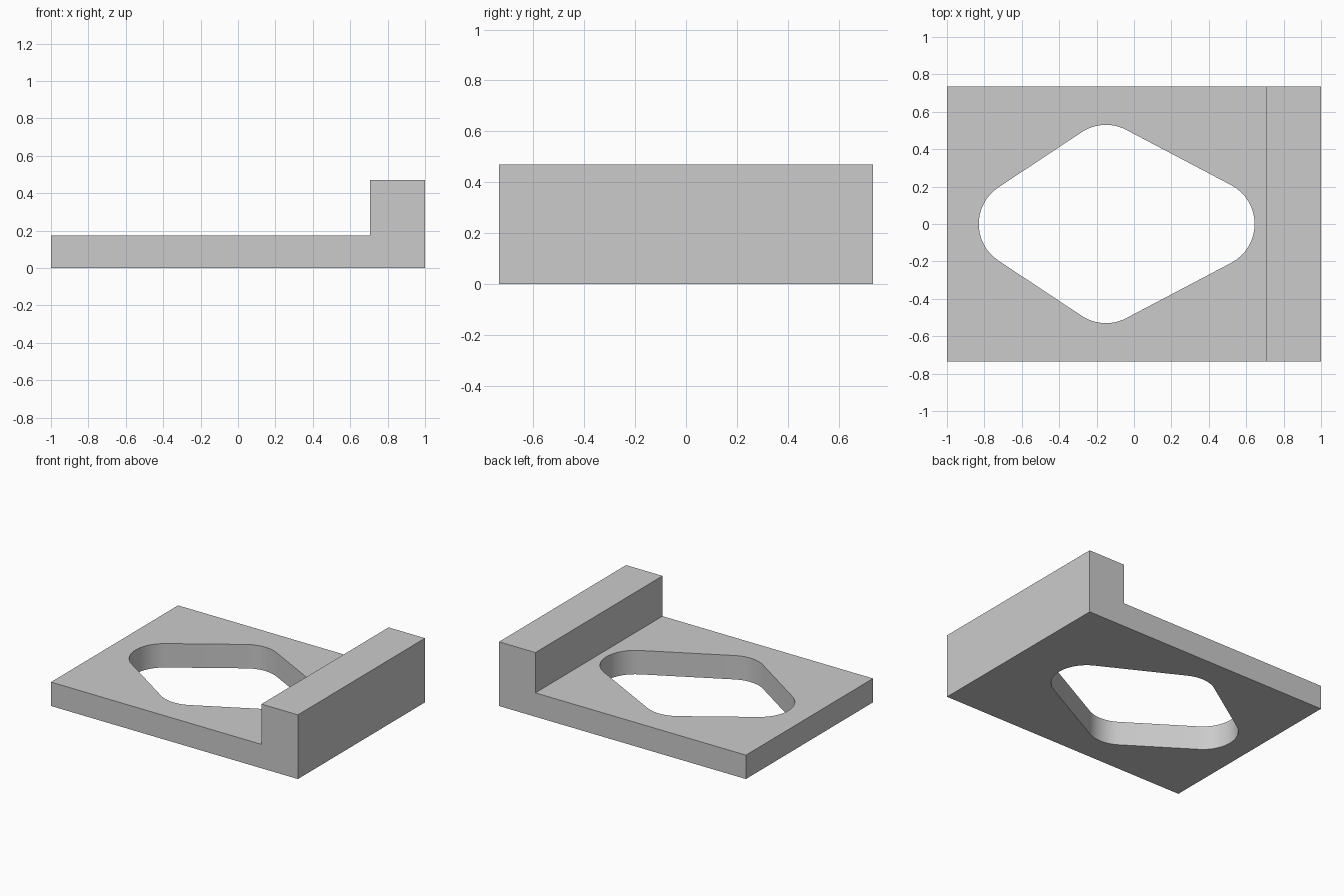
import bpy
import bmesh
from math import atan2, cos, pi, radians, sin
from mathutils import Vector

if "Cube" in bpy.data.objects:
    bpy.data.objects.remove(bpy.data.objects["Cube"], do_unlink=True)

# Single plain grey
grey = bpy.data.materials.new("light_grey")
grey.use_nodes = True
colour = (0.6, 0.6, 0.6, 1)
grey.diffuse_color = colour
grey.node_tree.nodes["Principled BSDF"].inputs["Base Color"].default_value = colour


def prism(name, points, direction):
    """Extrude a closed outline along a direction."""
    bm = bmesh.new()
    face = bm.faces.new([bm.verts.new(p) for p in points])
    result = bmesh.ops.extrude_face_region(bm, geom=[face], use_keep_orig=True)
    verts = [v for v in result["geom"] if isinstance(v, bmesh.types.BMVert)]
    bmesh.ops.translate(bm, vec=direction, verts=verts)
    bmesh.ops.recalc_face_normals(bm, faces=bm.faces)
    mesh = bpy.data.meshes.new(name)
    bm.to_mesh(mesh)
    bm.free()
    mesh.materials.append(grey)
    obj = bpy.data.objects.new(name, mesh)
    bpy.context.collection.objects.link(obj)
    return obj


def rounded_outline(centres, radius, steps=16):
    """Counter-clockwise polygon with a tangent arc around each corner centre."""
    points = []
    for i, c in enumerate(centres):
        into = c - centres[i - 1]
        out = centres[(i + 1) % len(centres)] - c
        start = atan2(into.y, into.x) - pi / 2
        sweep = (atan2(out.y, out.x) - pi / 2 - start) % (2 * pi)
        for s in range(steps + 1):
            a = start + sweep * s / steps
            points.append((c.x + radius * cos(a), c.y + radius * sin(a), -0.2))
    return points


# Plate with a raised end block, as one L-shaped section
depth, plate, step, top = 0.735, 0.175, 0.705, 0.47
section = [(-1, 0), (1, 0), (1, top), (step, top), (step, plate), (-1, plate)]
body = prism("stepped_plate", [(x, -depth, z) for x, z in section], (0, 2 * depth, 0))

# Rounded kite-shaped opening
corners = [Vector(p) for p in ((0.41, 0), (-0.15, 0.295), (-0.595, 0), (-0.15, -0.295))]
cutter = prism("opening_cutter", rounded_outline(corners, 0.235), (0, 0, 0.6))
cutter.hide_render = True

cut = body.modifiers.new("opening", "BOOLEAN")
cut.operation = "DIFFERENCE"
cut.solver = "EXACT"
cut.object = cutter

bpy.ops.object.select_all(action="DESELECT")
body.select_set(True)
bpy.context.view_layer.objects.active = body
bpy.ops.object.modifier_apply(modifier=cut.name)
bpy.data.objects.remove(cutter, do_unlink=True)
bpy.ops.object.shade_smooth_by_angle(angle=radians(30))
